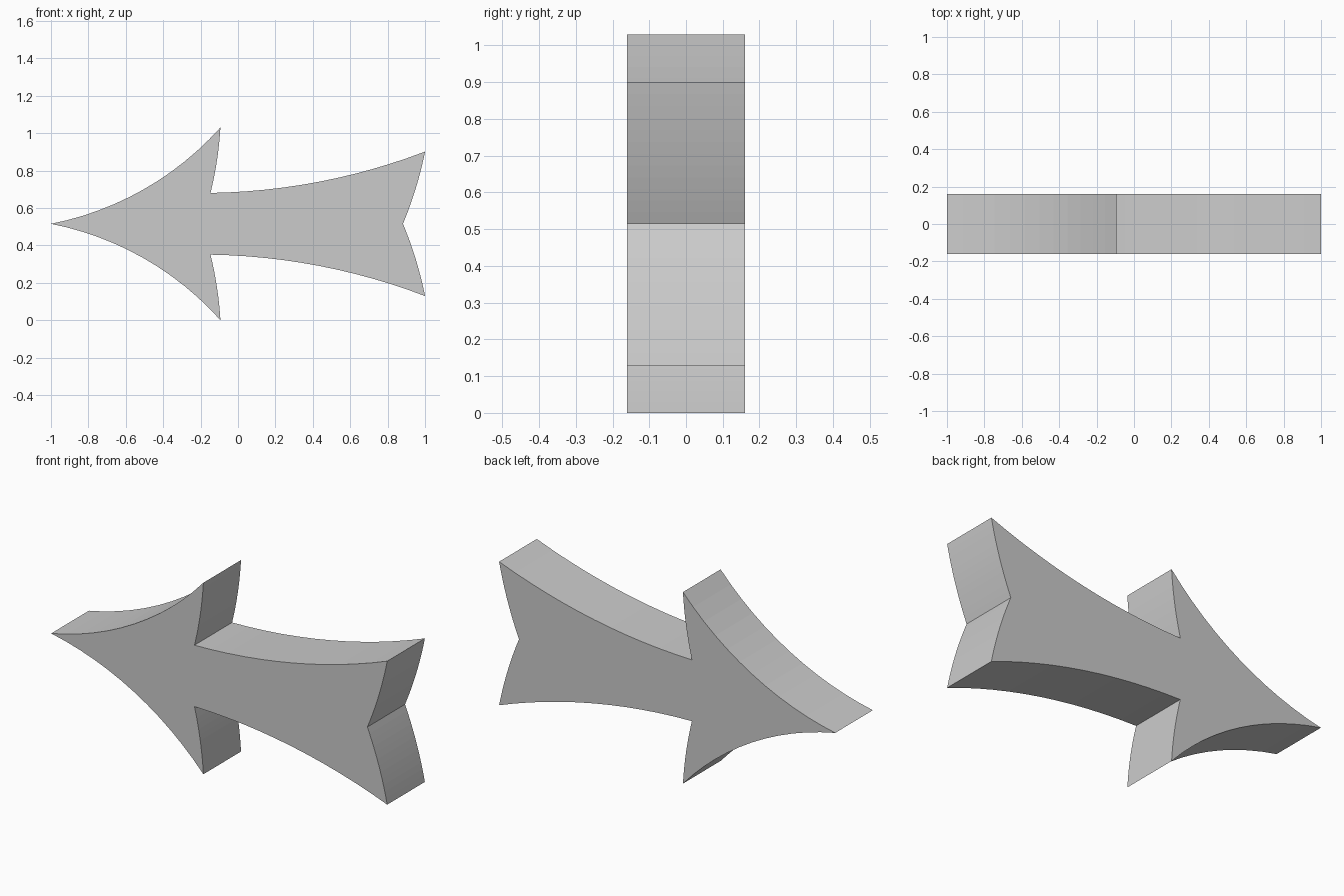
import bpy, bmesh, math
from mathutils import Vector

if "Cube" in bpy.data.objects:
    bpy.data.objects.remove(bpy.data.objects["Cube"])

HALF_DEPTH = 0.16
MID_Z = 0.515
SEGMENTS = 12


def arc(p, q, sag):
    """Circular arc from p towards q (q left out), bulging right of travel by sag."""
    p, q = Vector(p), Vector(q)
    d = q - p
    half = 2 * math.atan(2 * sag / d.length)
    radius = d.length / (2 * math.sin(half))
    right = Vector((d.y, -d.x)).normalized()
    centre = (p + q) / 2 - right * radius * math.cos(half)
    pts = []
    for i in range(SEGMENTS):
        a = -half + 2 * half * i / SEGMENTS
        pts.append(centre + radius * (right * math.cos(a) + d.normalized() * math.sin(a)))
    return pts


# Upper half of the outline, heights measured from the centre line
tip, barb, neck = (-1, 0), (-0.094, 0.515), (-0.147, 0.165)
tail, notch = (1, 0.386), (0.882, 0)
upper = (arc(tip, barb, 0.085) + arc(barb, neck, -0.008)
         + arc(neck, tail, 0.051) + arc(tail, notch, -0.01) + [Vector(notch)])

# Mirror for the lower half
outline = upper + [Vector((p.x, -p.y)) for p in reversed(upper[1:-1])]

# Arrow slab: extrude the outline through the depth
bm = bmesh.new()
face = bm.faces.new([bm.verts.new((p.x, -HALF_DEPTH, MID_Z + p.y)) for p in outline])
ext = bmesh.ops.extrude_face_region(bm, geom=[face], use_keep_orig=True)
verts = [g for g in ext["geom"] if isinstance(g, bmesh.types.BMVert)]
bmesh.ops.translate(bm, vec=(0, 2 * HALF_DEPTH, 0), verts=verts)
bmesh.ops.recalc_face_normals(bm, faces=bm.faces[:])

mesh = bpy.data.meshes.new("arrow")
bm.to_mesh(mesh)
bm.free()
bpy.context.collection.objects.link(bpy.data.objects.new("arrow", mesh))
